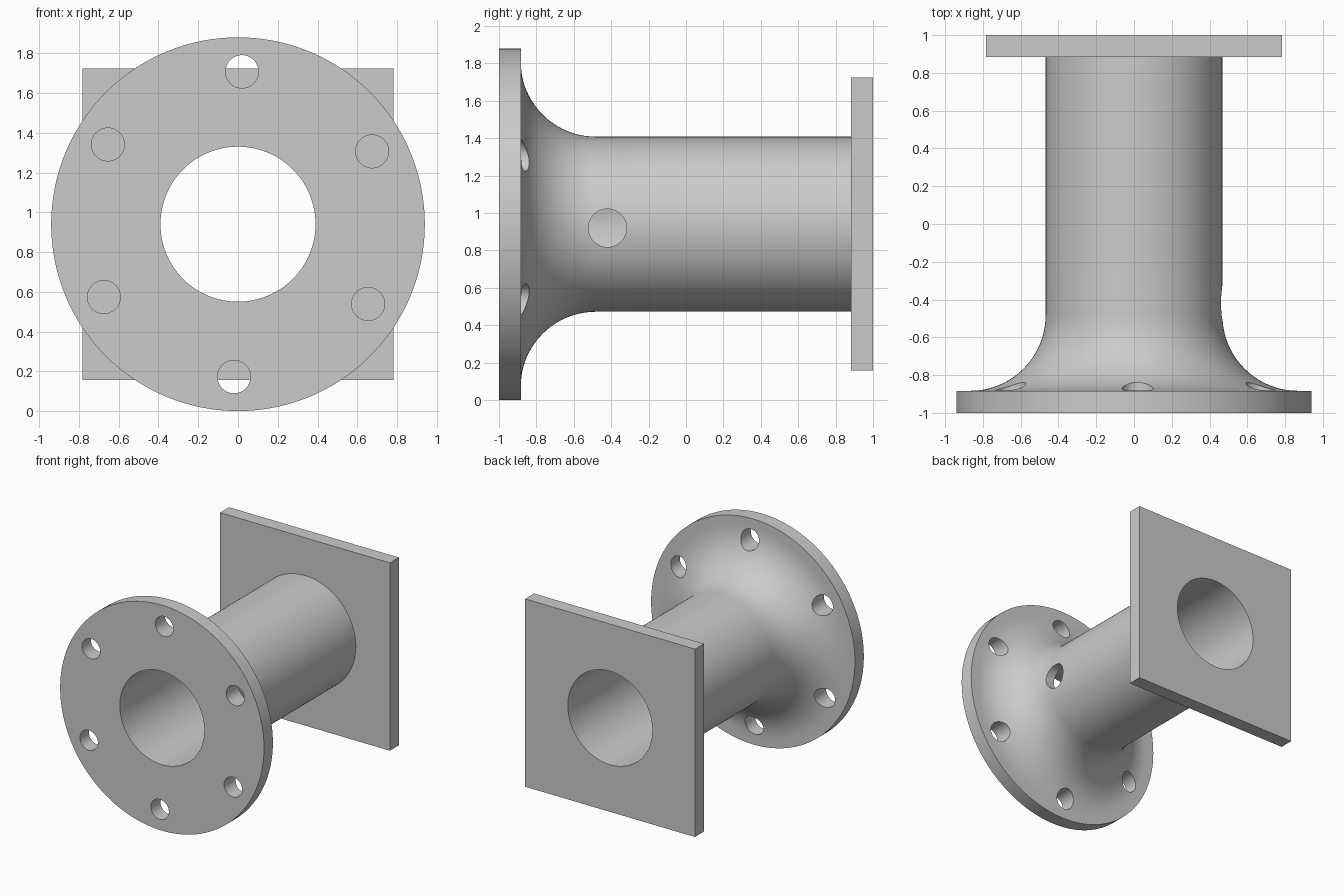
import bpy, bmesh, math
from mathutils import Matrix, Vector

if "Cube" in bpy.data.objects:
    bpy.data.objects.remove(bpy.data.objects["Cube"])

CZ = 0.94            # height of the pipe axis
RIM, PIPE, BORE = 0.94, 0.468, 0.39
THICK = 0.117        # thickness of both flanges
FILLET = 0.40

grey = bpy.data.materials.new("cast_grey")
grey.diffuse_color = (0.6, 0.6, 0.6, 1)
grey.use_nodes = True
grey.node_tree.nodes["Principled BSDF"].inputs["Base Color"].default_value = grey.diffuse_color


def make(name, bm):
    bmesh.ops.recalc_face_normals(bm, faces=bm.faces)
    me = bpy.data.meshes.new(name)
    bm.to_mesh(me)
    bm.free()
    me.materials.append(grey)
    ob = bpy.data.objects.new(name, me)
    bpy.context.collection.objects.link(ob)
    return ob


def revolve(name, profile, n=128):
    """Closed (radius, y) profile turned round the pipe axis."""
    bm = bmesh.new()
    rings = []
    for i in range(n):
        a = 2 * math.pi * i / n
        rings.append([bm.verts.new((r * math.cos(a), y, CZ + r * math.sin(a)))
                      for r, y in profile])
    m = len(profile)
    for i in range(n):
        p, q = rings[i], rings[(i + 1) % n]
        for j in range(m):
            k = (j + 1) % m
            bm.faces.new((p[j], p[k], q[k], q[j]))
    return make(name, bm)


def rod(name, centre, axis, radius, length, n=48):
    bm = bmesh.new()
    rot = Vector(axis).to_track_quat('Z', 'Y').to_matrix().to_4x4()
    bmesh.ops.create_cone(bm, cap_ends=True, segments=n, radius1=radius,
                          radius2=radius, depth=length,
                          matrix=Matrix.Translation(centre) @ rot)
    return make(name, bm)


def cut(ob, cutters):
    """Subtract each cutter, then remove it."""
    for c in cutters:
        mod = ob.modifiers.new("cut", 'BOOLEAN')
        mod.operation, mod.solver, mod.object = 'DIFFERENCE', 'EXACT', c
    dg = bpy.context.evaluated_depsgraph_get()
    me = bpy.data.meshes.new_from_object(ob.evaluated_get(dg))
    ob.modifiers.clear()
    ob.data = me
    for c in cutters:
        bpy.data.objects.remove(c)


def smooth(ob):
    bpy.ops.object.select_all(action='DESELECT')
    ob.select_set(True)
    bpy.context.view_layer.objects.active = ob
    bpy.ops.object.shade_smooth_by_angle(angle=math.radians(30))


# Round flange, flared neck and pipe as one turned body
back = -1 + THICK
profile = [(BORE, -1), (RIM, -1), (RIM, back)]
for i in range(21):
    t = math.pi / 2 * i / 20
    profile.append((PIPE + FILLET * (1 - math.sin(t)),
                    back + FILLET * (1 - math.cos(t))))
profile += [(PIPE, -0.25), (PIPE, 1 - THICK), (BORE, 1 - THICK)]
body = revolve("flanged_pipe", profile)

# Six bolt holes and one side port
holes = []
for i in range(6):
    a = math.radians(88.5 + 60 * i)
    holes.append(rod("bolt_hole_cutter",
                     (0.768 * math.cos(a), -0.8, CZ + 0.768 * math.sin(a)),
                     (0, 1, 0), 0.083, 0.6))
holes.append(rod("side_port_cutter", (0.5, -0.42, CZ - 0.02),
                 (1, 0, 0), 0.102, 0.6))
cut(body, holes)
smooth(body)

# Square flange with the bore through it
bm = bmesh.new()
bmesh.ops.create_cube(bm, size=1, matrix=Matrix.Translation((0, 1 - THICK / 2, CZ))
                      @ Matrix.Diagonal((1.566, THICK, 1.566, 1)))
plate = make("square_flange", bm)
cut(plate, [rod("bore_cutter", (0, 1, CZ), (0, 1, 0), BORE, 0.6, 128)])
smooth(plate)
